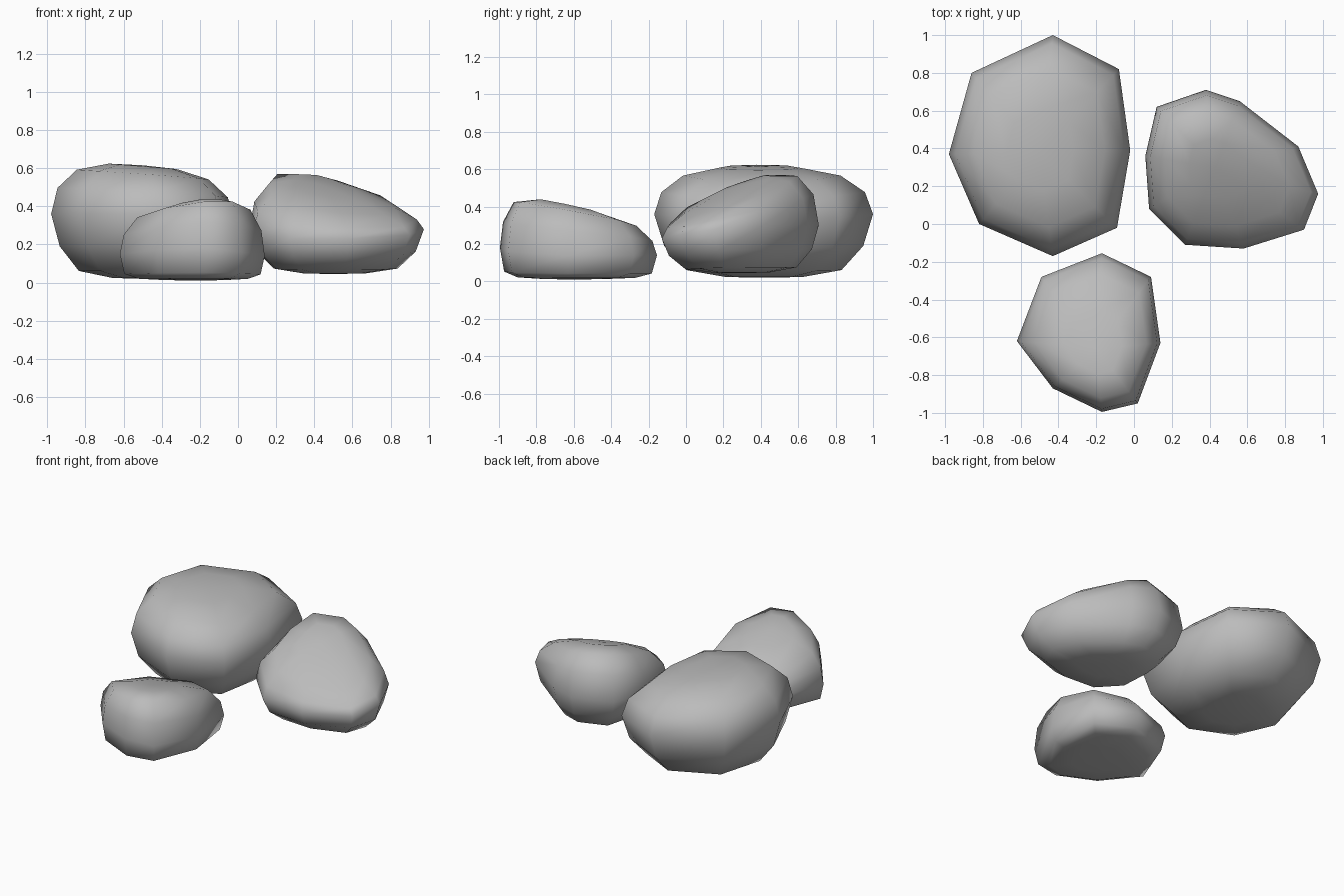
import bpy, bmesh
from mathutils import Vector

old = bpy.data.objects.get("Cube")
if old:
    bpy.data.objects.remove(old, do_unlink=True)

stone = bpy.data.materials.new("grey stone")
stone.use_nodes = True
GREY = (0.5, 0.5, 0.5, 1)
stone.diffuse_color = GREY
stone.node_tree.nodes["Principled BSDF"].inputs["Base Color"].default_value = GREY


def rock(name, outline, top, slope, bottom, upper, lower):
    """Loft eight-sided rings from a flattened base, over the rim, to a sloping crown."""
    bm = bmesh.new()
    top, bottom = Vector(top), Vector(bottom)

    def ring(t, f, centre, tilt):
        verts = []
        for p in map(Vector, outline):
            q = centre.lerp(p, t)
            level = centre.z + tilt[0] * (q.x - centre.x) + tilt[1] * (q.y - centre.y)
            q.z = p.z + (level - p.z) * f
            verts.append(bm.verts.new(q))
        return verts

    rings = [ring(t, f, bottom, (0, 0)) for t, f in reversed(lower)]
    rings.append([bm.verts.new(p) for p in outline])
    rings += [ring(t, f, top, slope) for t, f in upper]
    n = len(outline)
    for a, b in zip(rings, rings[1:]):
        for i in range(n):
            j = (i + 1) % n
            bm.faces.new((a[i], a[j], b[j], b[i]))
    # Close both poles with fans
    for loop, centre in ((rings[0], bottom), (rings[-1], top)):
        pole = bm.verts.new(centre)
        for i in range(n):
            bm.faces.new((loop[i], loop[(i + 1) % n], pole))
    bmesh.ops.recalc_face_normals(bm, faces=bm.faces)
    for f in bm.faces:
        f.smooth = True
    mesh = bpy.data.meshes.new(name)
    bm.to_mesh(mesh)
    bm.free()
    mesh.materials.append(stone)
    bpy.context.collection.objects.link(bpy.data.objects.new(name, mesh))


# Ring steps: (share of the rim's width, share of the height to the pole)
ROUND_TOP = [(.93, .47), (.72, .82), (.37, .98)]
ROUND_BASE = [(.91, .5), (.71, .88), (.35, .99)]

# Large rock at the back right
rock("large_rock",
     [(-.43, 1, .36), (-.86, .8, .36), (-.98, .37, .36), (-.82, 0, .36),
      (-.43, -.17, .36), (-.09, -.02, .34), (-.02, .39, .33), (-.08, .82, .34)],
     (-.5, .38, .615), (-.08, 0), (-.48, .42, .02), ROUND_TOP, ROUND_BASE)

# Medium rock on the left, sloping down to the front
rock("medium_rock",
     [(.38, .71, .3), (.12, .62, .3), (.06, .36, .28), (.08, .08, .26),
      (.27, -.11, .23), (.58, -.13, .23), (.9, -.03, .25), (.975, .16, .28),
      (.87, .41, .3), (.56, .65, .3)],
     (.43, .3, .515), (-.16, .34), (.5, .3, .045), ROUND_TOP, ROUND_BASE)

# Small rock in front, steep at the front and sloping to the back
rock("small_rock",
     [(-.17, -.155, .14), (-.49, -.28, .15), (-.62, -.62, .15), (-.43, -.87, .17),
      (-.17, -.995, .18), (.02, -.95, .16), (.14, -.63, .14), (.09, -.28, .14)],
     (-.2, -.66, .415), (.08, -.22), (-.22, -.62, .01),
     [(.95, .45), (.78, .83), (.4, .97)], [(.94, .75), (.75, .93), (.4, .98)])
